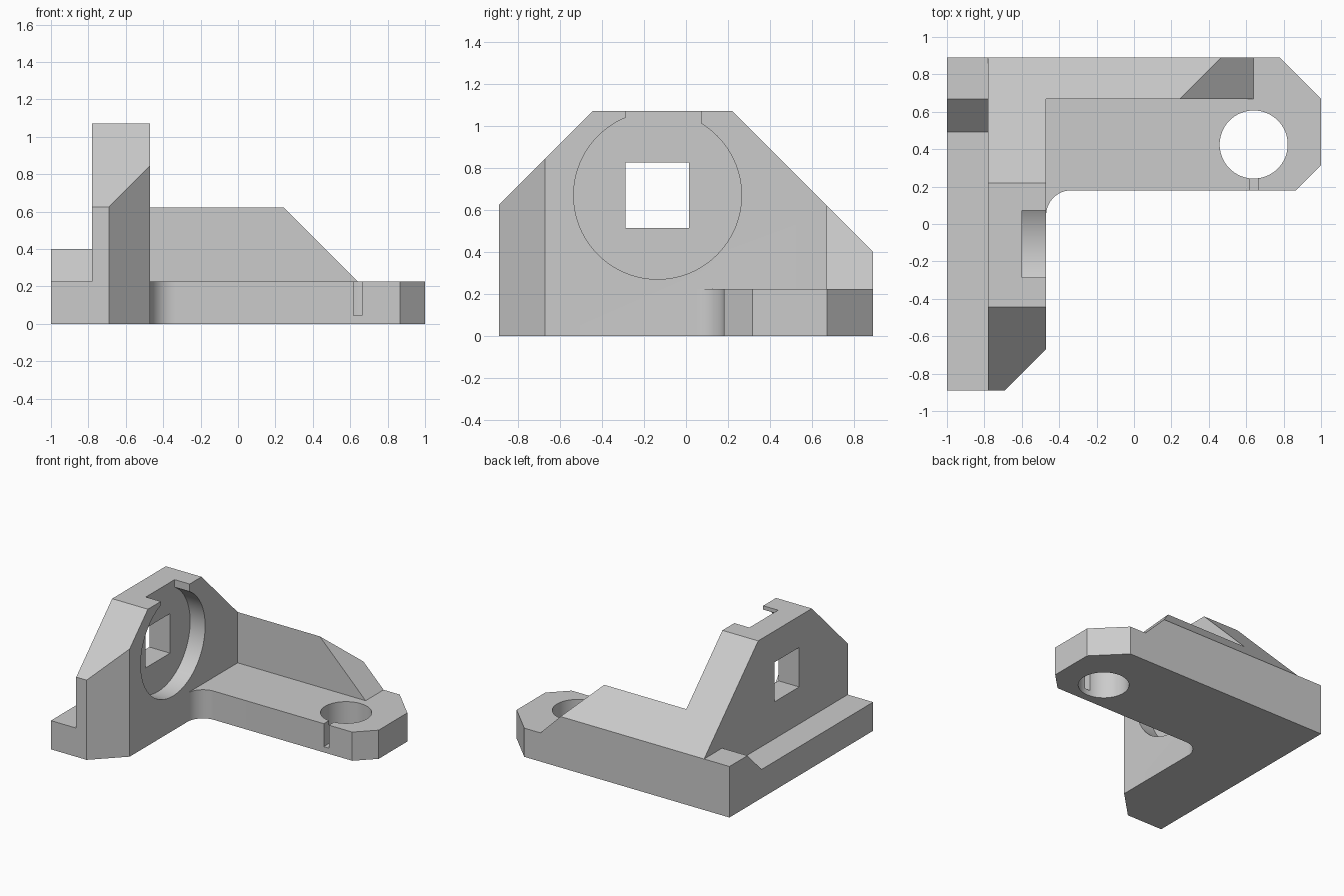
import bpy, bmesh
from math import sin, cos, pi, radians

cube = bpy.data.objects.get("Cube")
if cube:
    bpy.data.objects.remove(cube, do_unlink=True)

grey = bpy.data.materials.new("plain grey")
grey.use_nodes = True
grey.diffuse_color = (0.6, 0.6, 0.6, 1)
grey.node_tree.nodes["Principled BSDF"].inputs["Base Color"].default_value = (0.6, 0.6, 0.6, 1)


def prism(name, axis, profile, low, high):
    """Extrude a 2D profile along an axis; the profile uses the other two axes in order."""
    place = {"x": lambda a, b, d: (d, a, b),
             "y": lambda a, b, d: (a, d, b),
             "z": lambda a, b, d: (a, b, d)}[axis]
    bm = bmesh.new()
    ends = [[bm.verts.new(place(a, b, d)) for a, b in profile] for d in (low, high)]
    for end in ends:
        bm.faces.new(end)
    n = len(profile)
    for i in range(n):
        j = (i + 1) % n
        bm.faces.new((ends[0][i], ends[0][j], ends[1][j], ends[1][i]))
    bmesh.ops.recalc_face_normals(bm, faces=bm.faces)
    mesh = bpy.data.meshes.new(name)
    bm.to_mesh(mesh)
    bm.free()
    mesh.materials.append(grey)
    obj = bpy.data.objects.new(name, mesh)
    bpy.context.collection.objects.link(obj)
    return obj


def rect(a0, a1, b0, b1):
    return [(a0, b0), (a1, b0), (a1, b1), (a0, b1)]


def arc(a, b, r, start, end, steps):
    angles = [start + (end - start) * i / steps for i in range(steps + 1)]
    return [(a + r * cos(t), b + r * sin(t)) for t in angles]


def circle(a, b, r):
    return arc(a, b, r, 0, 2 * pi, 96)[:-1]


def combine(body, part, operation):
    """Apply a boolean and discard the helper part."""
    mod = body.modifiers.new("combine", "BOOLEAN")
    mod.operation, mod.solver, mod.object = operation, "EXACT", part
    bpy.context.view_layer.objects.active = body
    bpy.ops.object.modifier_apply(modifier=mod.name)
    bpy.data.objects.remove(part, do_unlink=True)


BACK, RIB, WALL, INNER, TOP, PLATE = 0.89, 0.667, -0.78, -0.47, 1.07, 0.225

# Upright wall with a sloping front shoulder
bracket = prism("bracket", "x", [(-BACK, 0), (-BACK, 0.625), (-0.445, TOP),
                                 (BACK, TOP), (BACK, 0)], WALL, INNER)

# Stiffening rib along the back, tapering down towards the arm end
combine(bracket, prism("rib", "y", [(-0.6, 0.1), (0.64, 0.1), (0.64, PLATE),
                                    (0.165, 0.7), (-0.6, 0.7)], RIB, BACK), "UNION")

# Rear slope shared by wall and rib, and the chamfered front corner
combine(bracket, prism("rear_slope", "x", [(0.12, 1.17), (1.2, 0.09), (1.2, 1.17)],
                       -0.9, 1.1), "DIFFERENCE")
combine(bracket, prism("corner_cut", "z", [(-0.79, -0.99), (-0.37, -0.57), (-0.37, -0.99)],
                       -0.1, 1.2), "DIFFERENCE")

# L-shaped base plate with filleted inner corner and chamfered arm end
footprint = [(-1, BACK), (-1, -BACK), (-0.69, -BACK), (INNER, -0.67)]
footprint += arc(-0.335, 0.045, 0.135, pi, pi / 2, 16)
footprint += [(0.865, 0.18), (1, 0.315), (1, 0.67), (0.78, BACK)]
combine(bracket, prism("base_plate", "z", footprint, 0, PLATE), "UNION")

# Raised corner block on the outer ledge
combine(bracket, prism("ledge_block", "x", [(0.492, PLATE), (RIB, 0.4), (BACK, 0.4),
                                            (BACK, 0.1), (0.492, 0.1)], -1, -0.7), "UNION")

# Round pocket with open notch above, and square through-window
cuts = [prism("round_pocket", "x", circle(-0.135, 0.67, 0.399), -0.6, -0.3),
        prism("pocket_notch", "x", rect(-0.285, 0.072, 0.8, 1.2), -0.6, -0.3),
        prism("square_window", "x", rect(-0.288, 0.015, 0.515, 0.825), -0.9, -0.3),
        # Arm hole and narrow slot
        prism("arm_hole", "z", circle(0.64, 0.425, 0.182), -0.1, 0.4),
        prism("arm_slot", "z", rect(0.618, 0.662, 0.1, 0.3), 0.045, 0.4)]
for cut in cuts:
    combine(bracket, cut, "DIFFERENCE")

# Merge flat regions and shade the curved walls smooth
bm = bmesh.new()
bm.from_mesh(bracket.data)
bmesh.ops.remove_doubles(bm, verts=bm.verts, dist=0.0002)
bmesh.ops.dissolve_limit(bm, angle_limit=radians(0.5), verts=bm.verts, edges=bm.edges)
bm.to_mesh(bracket.data)
bm.free()
bpy.ops.object.select_all(action="DESELECT")
bracket.select_set(True)
bpy.context.view_layer.objects.active = bracket
bpy.ops.object.shade_smooth_by_angle(angle=radians(25))
